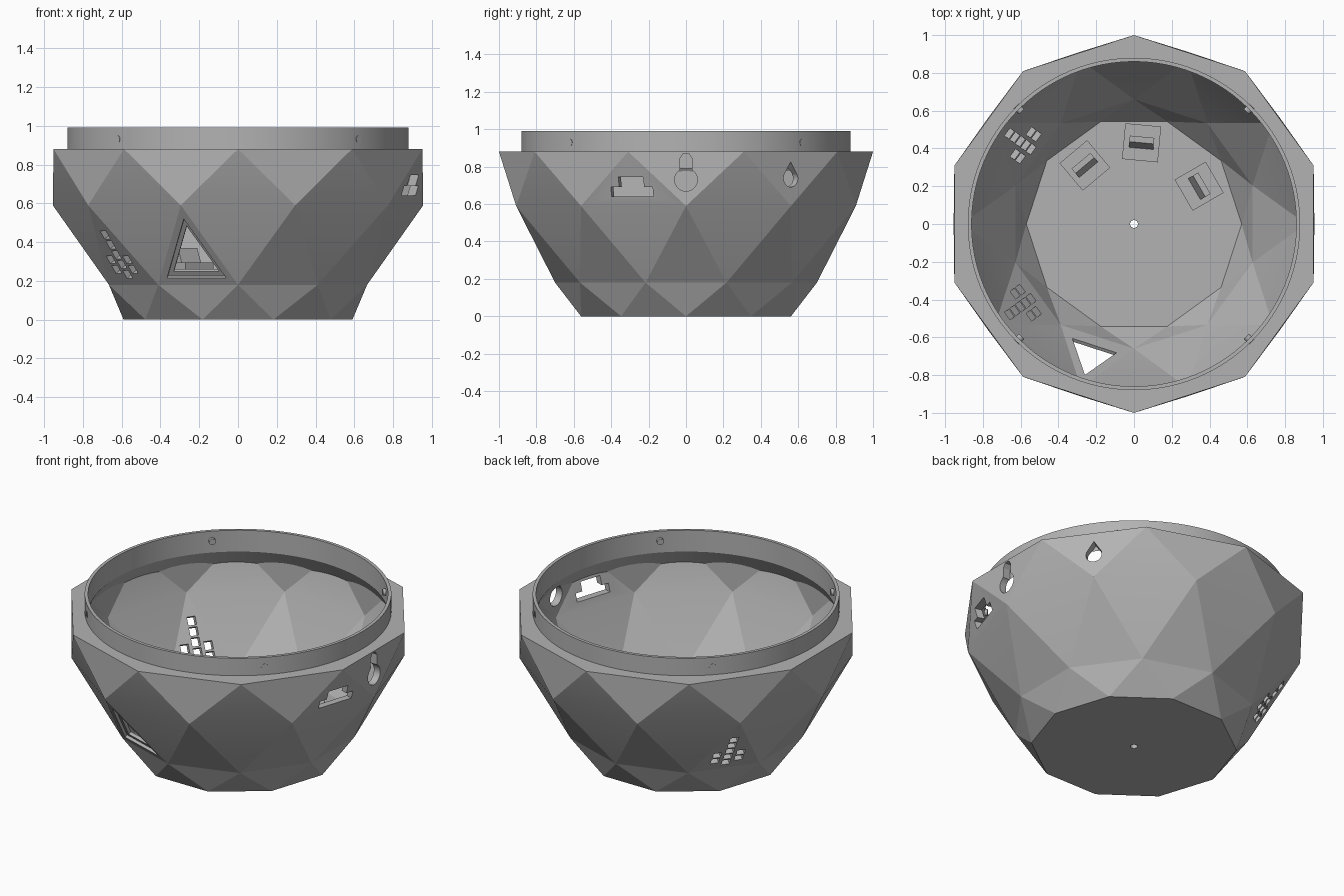
import bpy, bmesh, math
from mathutils import Vector

if "Cube" in bpy.data.objects:
    bpy.data.objects.remove(bpy.data.objects["Cube"])

grey = bpy.data.materials.new("warm_grey")
grey.diffuse_color = (0.45, 0.45, 0.45, 1)
grey.use_nodes = True
grey.node_tree.nodes["Principled BSDF"].inputs["Base Color"].default_value = grey.diffuse_color


def to_object(name, bm):
    bmesh.ops.recalc_face_normals(bm, faces=bm.faces[:])
    me = bpy.data.meshes.new(name)
    bm.to_mesh(me)
    bm.free()
    me.materials.append(grey)
    ob = bpy.data.objects.new(name, me)
    bpy.context.collection.objects.link(ob)
    return ob


def point(r, deg, z):
    a = math.radians(deg)
    return Vector((r * math.cos(a), r * math.sin(a), z))


def faceted(name, rings):
    """Stack of ten-sided rings (radius, z, half_turn) joined by triangles."""
    bm = bmesh.new()
    rows = [[bm.verts.new(point(r, 36 * j + 18 * h, z)) for j in range(10)] for r, z, h in rings]
    for i in range(len(rows) - 1):
        l, u, lh, uh = rows[i], rows[i + 1], rings[i][2], rings[i + 1][2]
        for j in range(10):
            k = (j + 1) % 10
            if lh == uh:
                bm.faces.new((l[j], l[k], u[k], u[j]))
            elif uh:
                bm.faces.new((l[j], l[k], u[j]))
                bm.faces.new((l[k], u[k], u[j]))
            else:
                bm.faces.new((l[j], l[k], u[k]))
                bm.faces.new((l[j], u[k], u[j]))
    bm.faces.new(rows[0])
    bm.faces.new(rows[-1])
    return to_object(name, bm)


def lathe(name, profile, n=96):
    """Closed solid of revolution from (radius, z) points, bottom to top."""
    bm = bmesh.new()
    rows = [[bm.verts.new(point(r, 360 * j / n, z)) for j in range(n)] for r, z in profile]
    for l, u in zip(rows, rows[1:]):
        for j in range(n):
            k = (j + 1) % n
            bm.faces.new((l[j], l[k], u[k], u[j]))
    bm.faces.new(rows[0])
    bm.faces.new(rows[-1])
    return to_object(name, bm)


def prism(name, poly, origin, u, v, d0, d1):
    """Flat outline in the u, v plane, extruded along u x v from d0 to d1."""
    n = u.cross(v)
    bm = bmesh.new()
    lo, hi = [[bm.verts.new(origin + u * x + v * y + n * d) for x, y in poly] for d in (d0, d1)]
    bm.faces.new(lo)
    bm.faces.new(hi)
    for j in range(len(poly)):
        k = (j + 1) % len(poly)
        bm.faces.new((lo[j], lo[k], hi[k], hi[j]))
    return to_object(name, bm)


def combine(ob, other, op):
    m = ob.modifiers.new("cut", 'BOOLEAN')
    m.object, m.operation, m.solver = other, op, 'EXACT'
    bpy.ops.object.select_all(action='DESELECT')
    bpy.context.view_layer.objects.active = ob
    ob.select_set(True)
    bpy.ops.object.modifier_apply(modifier=m.name)
    bpy.data.objects.remove(other)


def rect(w, y0, y1, x=0):
    return [(x - w / 2, y0), (x + w / 2, y0), (x + w / 2, y1), (x - w / 2, y1)]


def circle(r, y=0, n=32):
    return [(r * math.cos(2 * math.pi * i / n), y + r * math.sin(2 * math.pi * i / n)) for i in range(n)]


# bowl: faceted shell with a thin round lip
OUTER = [(0.59, 0, 0), (0.70, 0.18, 1), (0.955, 0.59, 0), (1.0, 0.88, 1)]
bowl = faceted("bowl", OUTER)
combine(bowl, lathe("lip", [(0.88, 0.8), (0.88, 0.99)]), 'UNION')

# hollow inside, narrowing under the lip
cavity = faceted("cavity", [(0.57, 0.03, 0), (0.66, 0.19, 1), (0.91, 0.595, 0),
                            (0.955, 0.88, 1), (0.955, 1.2, 1)])
combine(cavity, lathe("throat", [(1.4, -0.1), (1.35, 0.07), (0.86, 0.855), (0.86, 1.1)]), 'INTERSECT')
combine(bowl, cavity, 'DIFFERENCE')

# drain hole in the floor
combine(bowl, lathe("drain", [(0.021, -0.1), (0.021, 0.15)], 24), 'DIFFERENCE')


def lower_panel(deg):
    """Frame and corners of the upright triangle panel at an angle."""
    pts = [point(0.70, deg - 18, 0.18), point(0.70, deg + 18, 0.18), point(0.955, deg, 0.59)]
    c = sum(pts, Vector()) / 3
    u = (pts[1] - pts[0]).normalized()
    n = u.cross(pts[2] - pts[0]).normalized()
    v = n.cross(u)
    return c, u, v, [((p - c).dot(u), (p - c).dot(v)) for p in pts]


# triangle window with recessed frame
c, u, v, tri = lower_panel(252)
for s, d in ((0.74, -0.018), (0.57, -0.15)):
    combine(bowl, prism("cut", [(x * s, y * s) for x, y in tri], c, u, v, d, 0.1), 'DIFFERENCE')

# stepped square holes on two panels
CELLS = [(0, 3), (0, 2), (0, 1), (0, 0), (-1, 0.5), (1, 0.5), (-1, -0.5), (1, -0.5), (0, -1)]
for deg in (144, 216):
    c, u, v, tri = lower_panel(deg)
    for i, j in CELLS:
        y = -0.04 + j * 0.062
        combine(bowl, prism("cut", rect(0.05, y - 0.025, y + 0.025, i * 0.072), c, u, v, -0.12, 0.1),
                'DIFFERENCE')


# openings in the upper band: stepped slot, keyhole and drop
def upper_cut(deg, poly, r0):
    u = Vector((-math.sin(math.radians(deg)), math.cos(math.radians(deg)), 0))
    combine(bowl, prism("cut", poly, Vector(), u, Vector((0, 0, 1)), r0, 1.2), 'DIFFERENCE')


upper_cut(-18, rect(0.235, 0.64, 0.69), 0.82)
upper_cut(-18, rect(0.14, 0.685, 0.745), 0.82)
upper_cut(0, circle(0.061, 0.73), 0.84)
upper_cut(0, [(-0.032, 0.77), (0.032, 0.77), (0.032, 0.845), (0.015, 0.87), (-0.015, 0.87), (-0.032, 0.845)], 0.9)
upper_cut(36, circle(0.047, 0.738), 0.84)
upper_cut(36, [(-0.043, 0.757), (0.043, 0.757), (0, 0.825)], 0.9)

# smooth round lip, crisp facets
bpy.ops.object.select_all(action='DESELECT')
bpy.context.view_layer.objects.active = bowl
bowl.select_set(True)
bpy.ops.object.shade_smooth_by_angle(angle=math.radians(12))

Z = Vector((0, 0, 1))
# four locking pins inside the lip
for i in range(4):
    d = point(1, 45 + 90 * i, 0)
    prism("lip_pin_%d" % i, circle(0.02, 0, 16), Vector((0, 0, 0.93)), Z.cross(d), Z, 0.842, 0.882)

# three stands on the floor, each with a wedge-topped bar
for i, (x, y) in enumerate(((-0.26, 0.31), (0.04, 0.43), (0.345, 0.2))):
    p = Vector((x, y, 0))
    r = p.normalized()
    t = Z.cross(r)
    prism("stand_%d" % i, rect(0.19, 0.02, 0.296), p, t, Z, -0.095, 0.095)
    prism("stand_bar_%d" % i, [(-0.032, 0.29), (0.032, 0.29), (0.032, 0.37), (0, 0.37)], p, r, Z, -0.065, 0.065)
